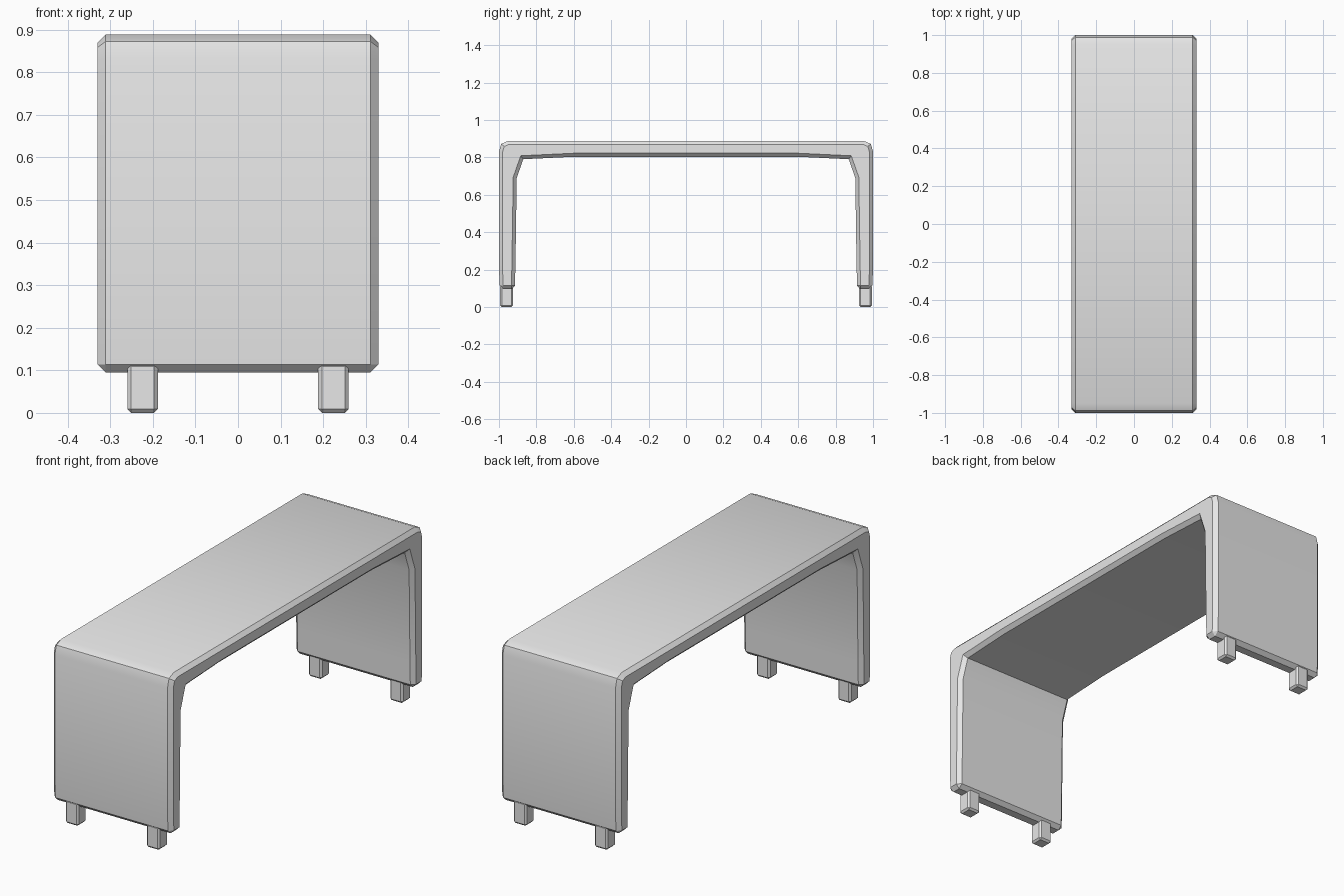
import bpy
import bmesh
import math

if "Cube" in bpy.data.objects:
    bpy.data.objects.remove(bpy.data.objects["Cube"], do_unlink=True)

grey = bpy.data.materials.new("light grey")
grey.use_nodes = True
grey.diffuse_color = (0.8, 0.8, 0.8, 1)
grey.node_tree.nodes["Principled BSDF"].inputs["Base Color"].default_value = (0.8, 0.8, 0.8, 1)


def finish(name, bm, bevel, limit):
    """Turn a bmesh into a bevelled, smooth-by-angle object."""
    bmesh.ops.recalc_face_normals(bm, faces=bm.faces)
    mesh = bpy.data.meshes.new(name)
    bm.to_mesh(mesh)
    bm.free()
    mesh.materials.append(grey)
    obj = bpy.data.objects.new(name, mesh)
    bpy.context.collection.objects.link(obj)
    mod = obj.modifiers.new("Bevel", "BEVEL")
    mod.width = bevel
    mod.segments = 1
    mod.limit_method = "ANGLE"
    mod.angle_limit = math.radians(limit)
    bpy.ops.object.select_all(action="DESELECT")
    obj.select_set(True)
    bpy.context.view_layer.objects.active = obj
    bpy.ops.object.modifier_apply(modifier="Bevel")
    bpy.ops.object.shade_smooth_by_angle(angle=math.radians(30))
    return obj


# Arched body: half of the side outline, mirrored, then extruded across x
half = [(0.6, 0.803), (0.87, 0.79), (0.905, 0.69), (0.912, 0.22), (0.915, 0.095),
        (0.995, 0.095), (1.0, 0.2), (1.0, 0.83), (0.988, 0.872), (0.95, 0.888)]
outline = half + [(-y, z) for y, z in reversed(half)]
width = 0.66
bm = bmesh.new()
cap = bm.faces.new([bm.verts.new((-width / 2, y, z)) for y, z in outline])
side = bmesh.ops.extrude_face_region(bm, geom=[cap])
for v in side["geom"]:
    if isinstance(v, bmesh.types.BMVert):
        v.co.x += width
finish("bench_body", bm, 0.019, 75)

# Four small feet set into the lower ends
for x, x_name in ((0.224, "left"), (-0.224, "right")):
    for y, y_name in ((-0.959, "front"), (0.959, "back")):
        bm = bmesh.new()
        bmesh.ops.create_cube(bm, size=1)
        for v in bm.verts:
            v.co.x = v.co.x * 0.072 + x
            v.co.y = v.co.y * 0.07 + y
            v.co.z = (v.co.z + 0.5) * 0.118
        finish(f"{y_name}_{x_name}_foot", bm, 0.009, 30)
